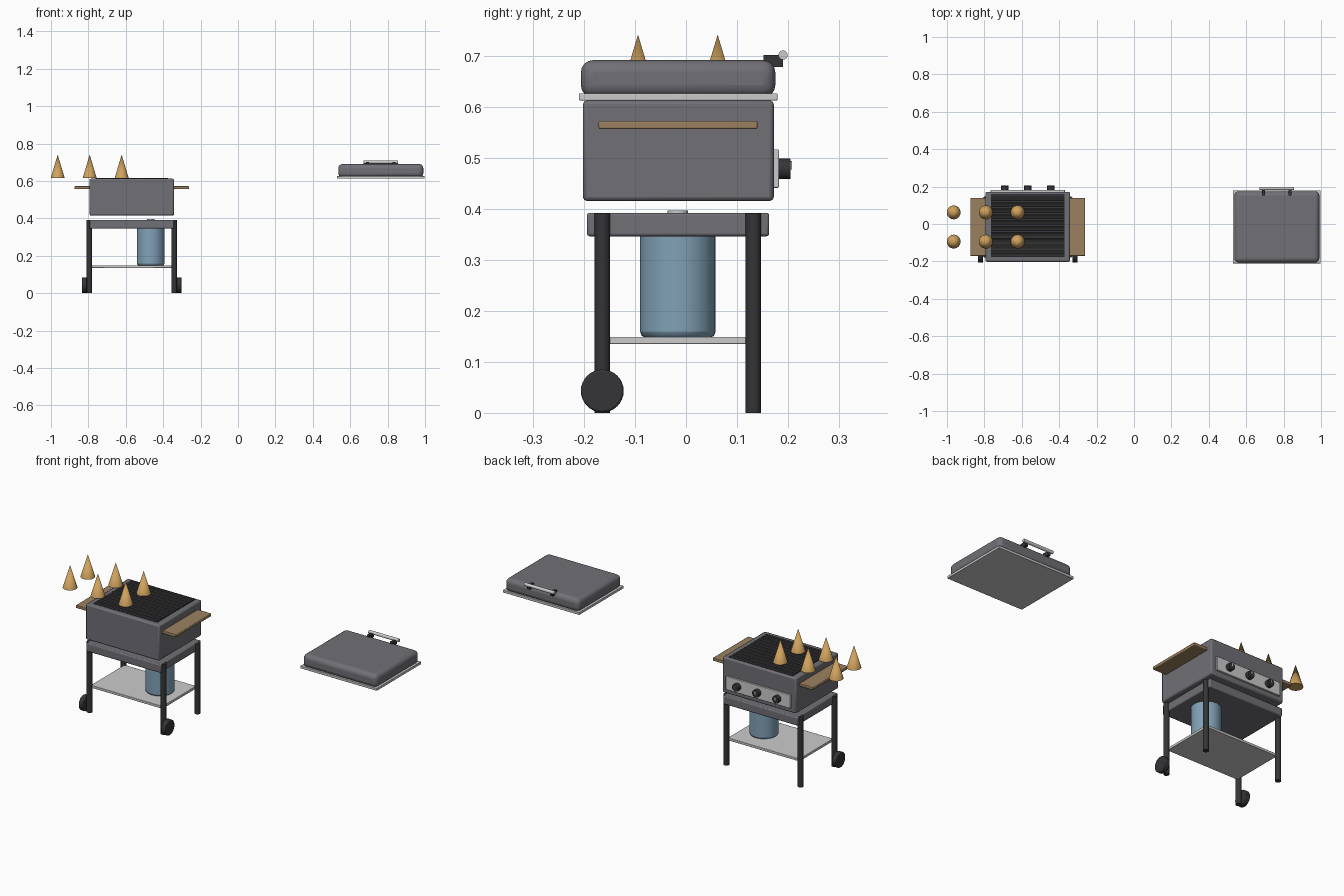
import bpy, math
from mathutils import Vector

if "Cube" in bpy.data.objects:
    bpy.data.objects.remove(bpy.data.objects["Cube"])

def mat(name, rgb):
    m = bpy.data.materials.new(name)
    m.diffuse_color = (*rgb, 1)
    m.use_nodes = True
    m.node_tree.nodes["Principled BSDF"].inputs["Base Color"].default_value = m.diffuse_color
    return m

ENAMEL = mat("enamel", (0.16, 0.16, 0.18))
STEEL = mat("steel", (0.6, 0.6, 0.63))
DARK = mat("dark", (0.035, 0.035, 0.038))
SOOT = mat("soot", (0.02, 0.02, 0.022))
WOOD = mat("wood", (0.33, 0.22, 0.12))
BLUE = mat("blue", (0.22, 0.36, 0.47))
FLAME = mat("flame", (0.62, 0.36, 0.11))

def finish(o, name, m, bevel=0, seg=2):
    o.name = name
    o.data.materials.append(m)
    if bevel:
        b = o.modifiers.new("bevel", 'BEVEL')
        b.width, b.segments, b.limit_method = bevel, seg, 'ANGLE'
    bpy.ops.object.shade_smooth_by_angle(angle=math.radians(35))
    return o

def box(name, x, y, z, m, bevel=0, seg=2):
    lo, hi = Vector((x[0], y[0], z[0])), Vector((x[1], y[1], z[1]))
    bpy.ops.mesh.primitive_cube_add(size=1, location=(lo + hi) / 2)
    o = bpy.context.object
    o.scale = hi - lo
    bpy.ops.object.transform_apply(location=False, rotation=False, scale=True)
    return finish(o, name, m, bevel, seg)

def rod(name, a, b, r, m, bevel=0, sides=32, r2=None):
    a, b = Vector(a), Vector(b)
    bpy.ops.mesh.primitive_cone_add(vertices=sides, radius1=r, radius2=r if r2 is None else r2,
                                    depth=(b - a).length, location=(a + b) / 2)
    o = bpy.context.object
    o.rotation_euler = (b - a).to_track_quat('Z', 'Y').to_euler()
    return finish(o, name, m, bevel)

CX = -0.568  # centre of the grill in x

# firebox and cooking grate
box("firebox", (CX - .226, CX + .226), (-.202, .172), (.415, .612), ENAMEL, .008)
box("grate_bed", (CX - .196, CX + .196), (-.176, .158), (.605, .6135), SOOT)
for i in range(11):
    y = -.168 + i * .0318
    rod(f"grate_bar_{i}", (CX - .194, y, .609), (CX + .194, y, .609), .008, DARK, sides=16)

# control panel with knobs
box("control_panel", (CX - .198, CX + .198), (.168, .182), (.441, .516), STEEL, .002)
for i in (-1, 0, 1):
    x = CX + i * .123
    rod(f"knob_{i + 2}", (x, .18, .478), (x, .205, .478), .02, DARK, .002)
    box(f"knob_mark_{i + 2}", (x - .002, x + .002), (.203, .2075), (.477, .493), STEEL)

# cart frame and shelf
box("cart_frame", (CX - .227, CX + .227), (-.194, .163), (.346, .392), ENAMEL, .005)
box("lower_shelf", (CX - .22, CX + .22), (-.164, .132), (.135, .149), STEEL, .002)

# gas tank
rod("gas_tank", (-.467, -.016, .147), (-.467, -.016, .375), .074, BLUE, .012)
rod("tank_valve", (-.467, -.016, .37), (-.467, -.016, .396), .02, STEEL)

# left and right: side tables, legs, wheels
for side, s in (("left", -1), ("right", 1)):
    xs = sorted((CX + s * .22, CX + s * .307))
    box(f"{side}_side_table", xs, (-.171, .14), (.556, .572), WOOD, .003)
    lx = CX + s * .227
    for end, y in (("front", -.164), ("back", .132)):
        rod(f"{side}_{end}_leg", (lx, y, 0), (lx, y, .391), .015, DARK)
    rod(f"{side}_wheel", (CX + s * .239, -.164, .043), (CX + s * .266, -.164, .043), .042, DARK, .004)

# flames
for i in range(3):
    for j, y in enumerate((-.094, .062)):
        x = -.964 + i * .171
        rod(f"flame_{i}_{j}", (x, y, .617), (x, y, .741), .037, FLAME, r2=0)

# detached lid with handle
box("lid_flange", (.529, .998), (-.21, .179), (.612, .626), STEEL, .002)
box("lid_dome", (.536, .991), (-.206, .175), (.618, .691), ENAMEL, .024, 4)
for i, x in enumerate((.692, .833)):
    box(f"handle_post_{i}", (x - .008, x + .008), (.152, .19), (.678, .701), DARK)
rod("lid_handle", (.671, .19, .701), (.855, .19, .701), .009, STEEL)
